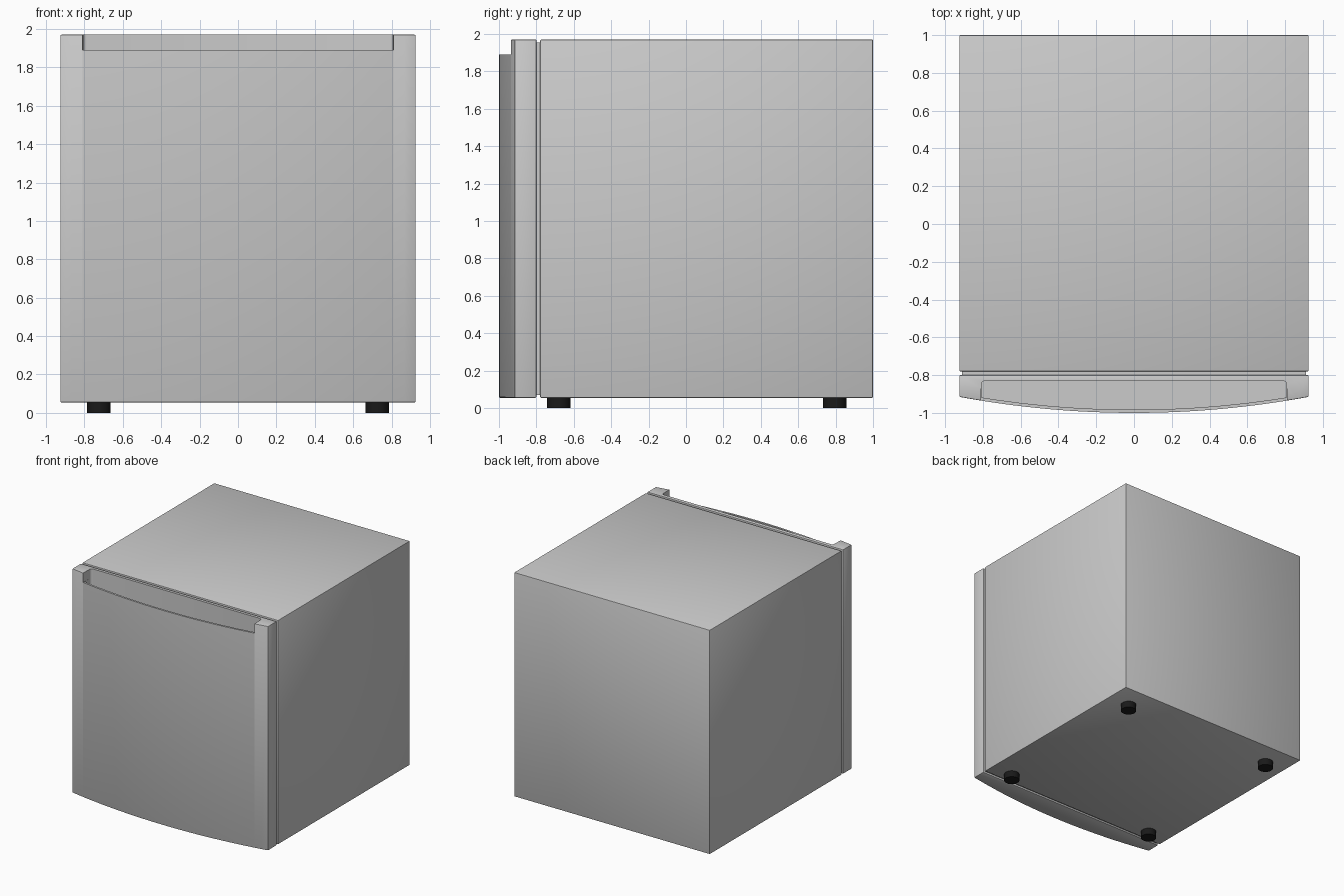
import bpy, bmesh, math

if "Cube" in bpy.data.objects:
    bpy.data.objects.remove(bpy.data.objects["Cube"])

W = 0.925           # half width
Z0, Z1 = 0.055, 1.97
RAD = 5.076         # radius of the bowed door front


def front_y(x, inset=0.0):
    """Y of the bowed door front at x, moved inwards by inset."""
    cy = -1.0 + RAD
    return cy - math.sqrt((RAD - inset) ** 2 - x * x)


def fillet(cx, cy, r, a0, a1, n=4):
    """Points of a rounded corner between two angles in degrees."""
    angles = [math.radians(a0 + (a1 - a0) * i / n) for i in range(n + 1)]
    return [(cx + r * math.cos(a), cy + r * math.sin(a)) for a in angles]


def prism(name, points, z0, z1):
    """Vertical extrusion of an xy outline."""
    bm = bmesh.new()
    face = bm.faces.new([bm.verts.new((x, y, z0)) for x, y in points])
    new = bmesh.ops.extrude_face_region(bm, geom=[face])["geom"]
    verts = [v for v in new if isinstance(v, bmesh.types.BMVert)]
    bmesh.ops.translate(bm, verts=verts, vec=(0, 0, z1 - z0))
    bmesh.ops.recalc_face_normals(bm, faces=bm.faces)
    mesh = bpy.data.meshes.new(name)
    bm.to_mesh(mesh)
    bm.free()
    obj = bpy.data.objects.new(name, mesh)
    bpy.context.collection.objects.link(obj)
    return obj


def activate(obj):
    bpy.ops.object.select_all(action='DESELECT')
    obj.select_set(True)
    bpy.context.view_layer.objects.active = obj


def rect(hw, y0, y1):
    return [(-hw, y0), (hw, y0), (hw, y1), (-hw, y1)]


def add_bevel(obj, width, segments=2):
    mod = obj.modifiers.new("edge_rounding", 'BEVEL')
    mod.width, mod.segments = width, segments
    mod.limit_method, mod.angle_limit = 'ANGLE', math.radians(40)


def finish(obj):
    """Apply modifiers and shade smooth with sharp edges kept."""
    activate(obj)
    for mod in list(obj.modifiers):
        bpy.ops.object.modifier_apply(modifier=mod.name)
    bpy.ops.object.shade_smooth_by_angle(angle=math.radians(30))


# Cabinet
cabinet = prism("cabinet", rect(W, -0.78, 1.0), Z0, Z1)
add_bevel(cabinet, 0.006)
finish(cabinet)

# Recessed seal between cabinet and door
seal = prism("door_seal", rect(0.91, -0.802, -0.778), Z0 + 0.015, Z1 - 0.015)
finish(seal)

# Bowed door
N = 32
xs = [-W + 2 * W * i / N for i in range(N + 1)]
door = prism("door", [(x, front_y(x)) for x in xs] + [(W, -0.80), (-W, -0.80)], Z0, Z1)
add_bevel(door, 0.005)

# Grip pocket behind a thin front lip, plus the notch that lowers the lip
H, BACK, R = 0.808, -0.83, 0.02
lip = [(-H + 2 * H * i / 24, front_y(-H + 2 * H * i / 24, 0.017)) for i in range(25)]
corners = fillet(H - R, BACK - R, R, 0, 90) + fillet(-H + R, BACK - R, R, 90, 180)
pocket = prism("pocket_cutter", lip + corners, 1.77, 2.1)
notch = prism("notch_cutter", rect(H + 0.001, -1.1, -0.87), 1.89, 2.15)
for cutter in (pocket, notch):
    cutter.hide_render = True
    mod = door.modifiers.new(cutter.name, 'BOOLEAN')
    mod.operation, mod.solver, mod.object = 'DIFFERENCE', 'EXACT', cutter
finish(door)
for cutter in (pocket, notch):
    bpy.data.objects.remove(cutter)

# Four black feet
black = bpy.data.materials.new("black_rubber")
black.diffuse_color = (0.01, 0.01, 0.01, 1)
black.use_nodes = True
black.node_tree.nodes["Principled BSDF"].inputs["Base Color"].default_value = black.diffuse_color
for side, sx in (("left", -1), ("right", 1)):
    for end, y in (("front", -0.68), ("back", 0.795)):
        bpy.ops.mesh.primitive_cylinder_add(vertices=32, radius=0.062, depth=0.06,
                                            location=(sx * 0.725, y, 0.03))
        foot = bpy.context.object
        foot.name = f"{end}_{side}_foot"
        foot.data.materials.append(black)
        finish(foot)
